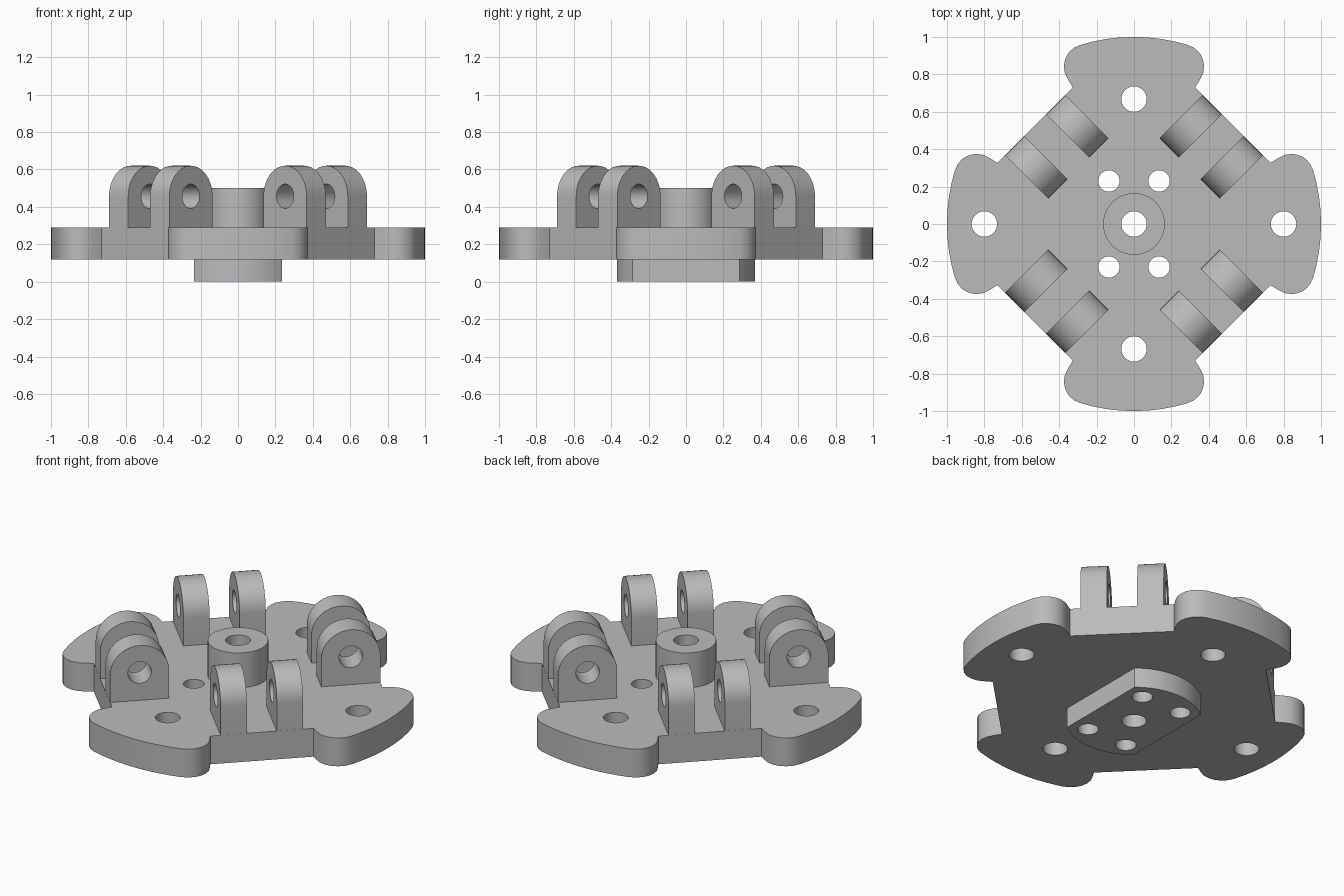
import bpy, bmesh
from math import pi, cos, sin, atan2, radians
from mathutils import Matrix

if "Cube" in bpy.data.objects:
    bpy.data.objects.remove(bpy.data.objects["Cube"], do_unlink=True)

grey = bpy.data.materials.new("plain grey")
grey.use_nodes = True
colour = (0.5, 0.5, 0.5, 1)
grey.diffuse_color = colour
grey.node_tree.nodes["Principled BSDF"].inputs["Base Color"].default_value = colour


def prism(name, pts, low, high, matrix=Matrix()):
    """Extrude a closed 2D profile from low to high along its local z."""
    bm = bmesh.new()
    face = bm.faces.new([bm.verts.new((x, y, low)) for x, y in pts])
    top = bmesh.ops.extrude_face_region(bm, geom=[face])
    bmesh.ops.translate(bm, vec=(0, 0, high - low),
                        verts=[v for v in top["geom"] if isinstance(v, bmesh.types.BMVert)])
    bmesh.ops.recalc_face_normals(bm, faces=bm.faces)
    bm.transform(matrix)
    mesh = bpy.data.meshes.new(name)
    bm.to_mesh(mesh)
    bm.free()
    mesh.materials.append(grey)
    obj = bpy.data.objects.new(name, mesh)
    bpy.context.collection.objects.link(obj)
    return obj


def arc(cx, cy, r, start, end, steps):
    return [(cx + r * cos(start + (end - start) * i / steps),
             cy + r * sin(start + (end - start) * i / steps)) for i in range(steps + 1)]


def circle(cx, cy, r, steps=32):
    return arc(cx, cy, r, 0, 2 * pi, steps)[:-1]


def select_only(obj):
    bpy.ops.object.select_all(action="DESELECT")
    obj.select_set(True)
    bpy.context.view_layer.objects.active = obj


def drill(obj, cutters):
    select_only(obj)
    for cutter in cutters:
        mod = obj.modifiers.new("hole", "BOOLEAN")
        mod.operation = "DIFFERENCE"
        mod.solver = "EXACT"
        mod.object = cutter
        bpy.ops.object.modifier_apply(modifier=mod.name)


# Plate outline: four rounded lobes joined by straight diagonal edges
cx, cy, r = 0.842, 0.255, 0.12
tangent = atan2(cy, cx)
corner = arc(cx, cy, r, tangent, radians(125), 6) + [(0.73, 0.327)]
mirrored = [(x, -y) for x, y in reversed(corner)]
lobe = mirrored + arc(0, 0, 1, -tangent, tangent, 8)[1:-1] + corner
outline = []
for k in range(4):
    c, s = cos(k * pi / 2), sin(k * pi / 2)
    outline += [(x * c - y * s, x * s + y * c) for x, y in lobe]
plate = prism("base_plate", outline, 0.12, 0.29)

# Pad underneath: a disc with two flat sides
half = atan2(0.286, 0.235)
pad = prism("lower_pad", arc(0, 0, 0.37, half, pi - half, 12)
            + arc(0, 0, 0.37, pi + half, 2 * pi - half, 12), 0, 0.12)

# Central hub
hub = prism("centre_hub", circle(0, 0, 0.165, 48), 0.29, 0.5)

# Vertical holes
centre = prism("centre_cutter", circle(0, 0, 0.068), -0.1, 0.7)
bolts = [prism("bolt_cutter", circle(x, y, 0.057), -0.1, 0.4)
         for x in (-0.134, 0.134) for y in (-0.23, 0.23)]
lobes = [prism("lobe_cutter", circle(x, y, 0.068), 0, 0.4)
         for x, y in ((0.8, 0), (-0.8, 0), (0, 0.668), (0, -0.668))]
drill(plate, [centre] + bolts + lobes)
drill(pad, [centre] + bolts)
drill(hub, [centre])
parts = [plate, pad, hub]
cutters = [centre] + bolts + lobes

# Paired hinge lugs on each diagonal, with a pin bore through both
mid, rad, bore_z = 0.584, 0.163, 0.457
profile = [(mid - rad, 0.29), (mid + rad, 0.29)] + arc(mid, bore_z, rad, 0, pi, 20)
for k, place in enumerate(("back_left", "back_right", "front_right", "front_left")):
    turn = Matrix.Rotation(pi / 4 + k * pi / 2, 4, "Z") @ Matrix.Rotation(pi / 2, 4, "X")
    bore = prism("bore_cutter", circle(mid, bore_z, 0.065), -0.4, 0.4, turn)
    cutters.append(bore)
    for side, low in (("a", -0.228), ("b", 0.083)):
        lug = prism(f"hinge_lug_{place}_{side}", profile, low, low + 0.145, turn)
        drill(lug, [bore])
        parts.append(lug)

for cutter in cutters:
    bpy.data.objects.remove(cutter, do_unlink=True)
for part in parts:
    select_only(part)
    bpy.ops.object.shade_smooth_by_angle(angle=radians(30))
